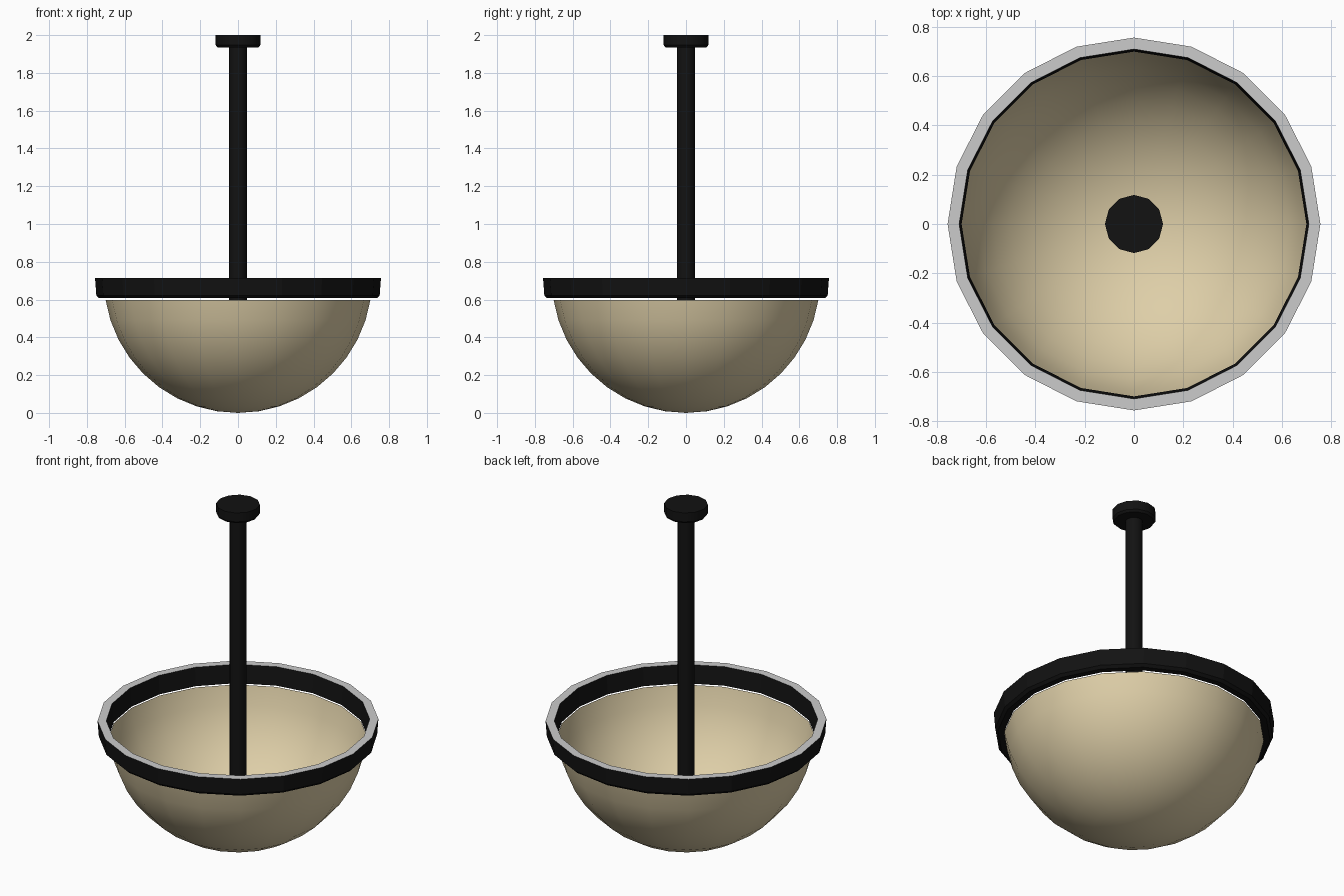
import bpy, bmesh
from math import sin, cos, pi, radians

if "Cube" in bpy.data.objects:
    bpy.data.objects.remove(bpy.data.objects["Cube"])


def material(name, rgb):
    m = bpy.data.materials.new(name)
    m.diffuse_color = (*rgb, 1)
    m.use_nodes = True
    m.node_tree.nodes["Principled BSDF"].inputs["Base Color"].default_value = m.diffuse_color
    return m


black = material("black_metal", (0.006, 0.006, 0.006))
cream = material("cream_glass", (0.73, 0.62, 0.39))
grey = material("plain_grey", (0.6, 0.6, 0.6))


def lathe(name, profile, sides, mats, angle, closed=False):
    """Revolve (radius, z) points around z; zero radius becomes a pole."""
    bm = bmesh.new()
    rings = []
    for r, z in profile:
        if r < 1e-6:
            rings.append([bm.verts.new((0, 0, z))] * sides)
        else:
            rings.append([bm.verts.new((r * sin(2 * pi * i / sides), -r * cos(2 * pi * i / sides), z))
                          for i in range(sides)])
    pairs = list(zip(rings, rings[1:]))
    if closed:
        pairs.append((rings[-1], rings[0]))
    for k, (a, b) in enumerate(pairs):
        for i in range(sides):
            j = (i + 1) % sides
            quad = list(dict.fromkeys((a[i], a[j], b[j], b[i])))
            f = bm.faces.new(quad)
            if len(mats) > 1 and k == 2:
                f.material_index = 1
    if closed:
        bmesh.ops.recalc_face_normals(bm, faces=bm.faces)
    mesh = bpy.data.meshes.new(name)
    bm.to_mesh(mesh)
    bm.free()
    for m in mats:
        mesh.materials.append(m)
    obj = bpy.data.objects.new(name, mesh)
    bpy.context.collection.objects.link(obj)
    bpy.context.view_layer.objects.active = obj
    bpy.ops.object.select_all(action='DESELECT')
    obj.select_set(True)
    bpy.ops.object.shade_smooth_by_angle(angle=radians(angle))
    return obj


# Hemispherical glass bowl, open at the top
R = 0.71
arc = [(R * sin(radians(a)), R - R * cos(radians(a))) for a in range(0, 82, 9)]
lathe("bowl", arc, 20, [cream], 40)

# Rim band with a grey top face
lathe("rim", [(0.735, 0.607), (0.75, 0.622), (0.757, 0.715), (0.71, 0.715), (0.70, 0.607)],
      20, [black, grey], 15, closed=True)

# Hanging rod reaching the bottom of the bowl
lathe("rod", [(0, 0.01), (0.047, 0.01), (0.047, 1.945), (0, 1.945)], 12, [black], 35)

# Ceiling mount with chamfered lower edge
lathe("ceiling_mount", [(0, 1.935), (0.108, 1.935), (0.118, 1.947), (0.118, 2.0), (0, 2.0)],
      12, [black], 35)
